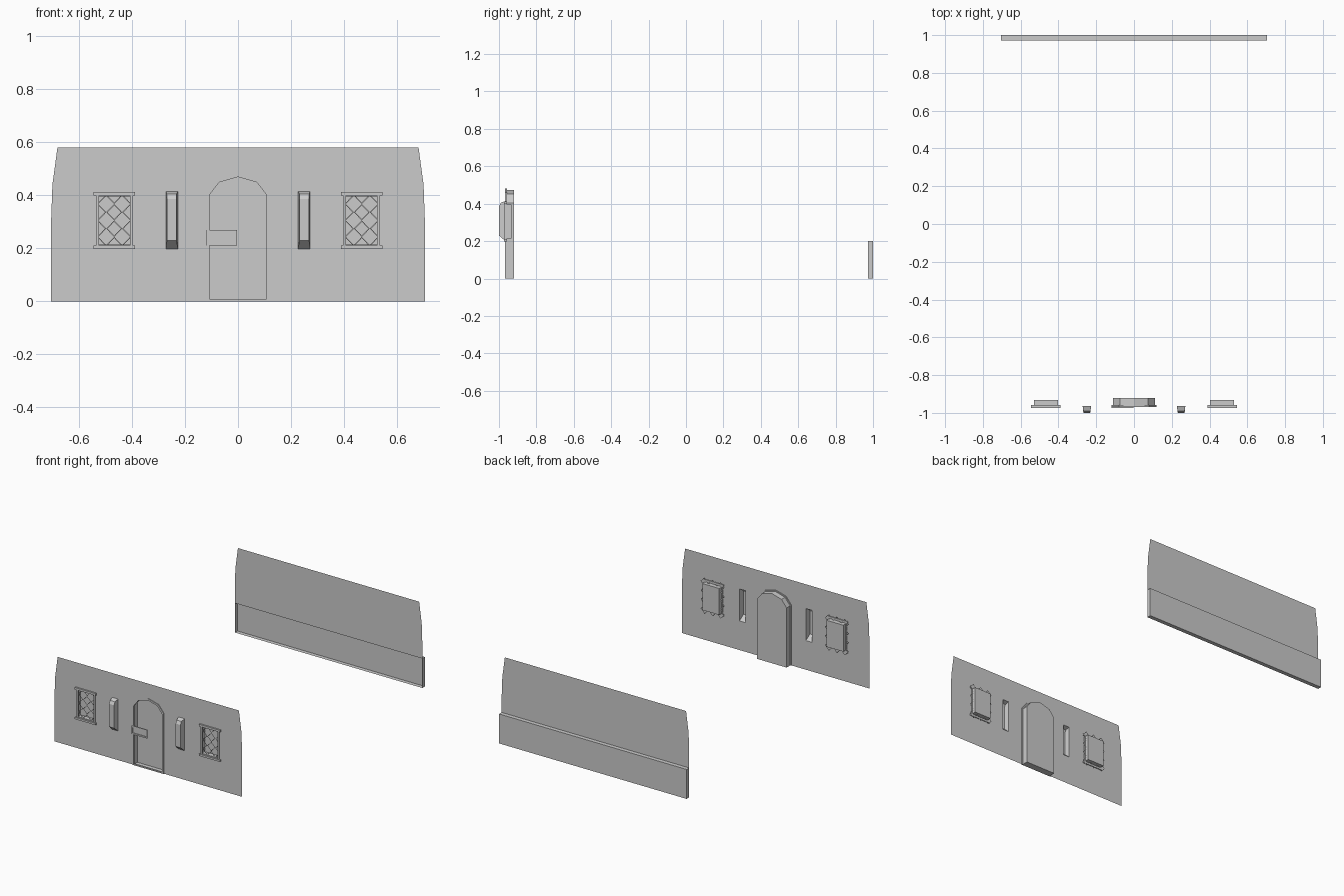
import bpy, bmesh

if "Cube" in bpy.data.objects:
    bpy.data.objects.remove(bpy.data.objects["Cube"])

WALL_Y, BACK_Y = -0.963, 0.972


def make(name, verts, faces):
    me = bpy.data.meshes.new(name)
    me.from_pydata(verts, [], faces)
    ob = bpy.data.objects.new(name, me)
    bpy.context.collection.objects.link(ob)
    return ob


def at(pts, y):
    return [(x, y, z) for x, z in pts]


def rect(x0, x1, z0, z1):
    return [(x0, z0), (x1, z0), (x1, z1), (x0, z1)]


def shell(name, front, back):
    """Open box: sides between two outlines, capped on the second one."""
    n = len(front)
    faces = [(i, (i + 1) % n, n + (i + 1) % n, n + i) for i in range(n)]
    return make(name, front + back, faces + [tuple(range(n, 2 * n))])


def frame(name, outer, inner, y0, y1):
    """Solid ring between two outlines."""
    n = len(outer)
    verts = at(outer, y0) + at(inner, y0) + at(inner, y1) + at(outer, y1)
    faces = []
    for r in range(4):
        s = (r + 1) % 4
        for i in range(n):
            j = (i + 1) % n
            faces.append((r * n + i, r * n + j, s * n + j, s * n + i))
    return make(name, verts, faces)


def box(name, x0, x1, y0, y1, z0, z1):
    ob = shell(name, at(rect(x0, x1, z0, z1), y1), at(rect(x0, x1, z0, z1), y0))
    bm = bmesh.new()
    bm.from_mesh(ob.data)
    bmesh.ops.holes_fill(bm, edges=bm.edges[:], sides=4)
    bmesh.ops.recalc_face_normals(bm, faces=bm.faces[:])
    bm.to_mesh(ob.data)
    bm.free()
    return ob


def sheet(name, loops, y):
    """Flat sheet from an outer outline and hole outlines."""
    bm = bmesh.new()
    for loop in loops:
        vs = [bm.verts.new(p) for p in at(loop, y)]
        for a, b in zip(vs, vs[1:] + vs[:1]):
            bm.edges.new((a, b))
    bmesh.ops.triangle_fill(bm, use_beauty=True, use_dissolve=False,
                            edges=bm.edges[:], normal=(0, -1, 0))
    me = bpy.data.meshes.new(name)
    bm.to_mesh(me)
    bm.free()
    bpy.context.collection.objects.link(bpy.data.objects.new(name, me))


def arch(w, z0, z1, z2, z3):
    right = [(w, z0), (w, z1), (w * 0.66, z2)]
    return right + [(0, z3)] + [(-x, z) for x, z in reversed(right)]


def mirrored(pts, s):
    return [(s * p[0], *p[1:]) for p in pts]


# front wall with openings for the door, windows and lamps
door_hole = arch(0.112, 0, 0.405, 0.453, 0.474)
window_hole = rect(0.403, 0.53, 0.215, 0.395)
lamp_hole = rect(0.227, 0.272, 0.198, 0.415)
side = [(0.705, 0), (0.705, 0.3), (0.70, 0.44), (0.681, 0.58)]
outline = side + mirrored(side[::-1], -1) + door_hole[::-1]
holes = [mirrored(h, s) for h in (window_hole, lamp_hole) for s in (1, -1)]
sheet("front_wall", [outline] + holes, WALL_Y)

# back wall and its projecting base, hollow towards the inside
upper = [(0.705, 0.2)] + side[1:]
sheet("back_wall", [upper + mirrored(upper[::-1], -1)], BACK_Y)
base = rect(-0.705, 0.705, 0, 0.2)
shell("back_base", at(base, BACK_Y), at(base, 1.0))

# door recess, frame and lock plate
shell("door_recess", at(door_hole, WALL_Y), at(door_hole, -0.92))
frame("door_frame", arch(0.119, 0, 0.41, 0.46, 0.481),
      arch(0.107, 0.008, 0.402, 0.449, 0.469), -0.968, -0.957)
frame("lock_plate_rim", rect(-0.119, -0.003, 0.21, 0.268),
      rect(-0.11, -0.011, 0.22, 0.258), -0.973, -0.966)
box("lock_plate", -0.11, -0.011, -0.969, -0.966, 0.22, 0.258)

for s, tag in ((1, "right"), (-1, "left")):
    # wall lamp: hollow bevelled cover
    front = [(0.232, -1.0, 0.23), (0.268, -1.0, 0.23),
             (0.268, -1.0, 0.385), (0.268, -0.99, 0.405),
             (0.232, -0.99, 0.405), (0.232, -1.0, 0.385)]
    foot = [(0.227, WALL_Y, 0.198), (0.272, WALL_Y, 0.198),
            (0.272, WALL_Y, 0.385), (0.272, WALL_Y, 0.415),
            (0.227, WALL_Y, 0.415), (0.227, WALL_Y, 0.385)]
    faces = [(i, (i + 1) % 6, 6 + (i + 1) % 6, 6 + i) for i in range(6)]
    make("lamp_" + tag, mirrored(front + foot, s),
         faces + [(0, 1, 2, 5), (5, 2, 3, 4)])

    # window recess, side frames, lintel and sill
    hole = mirrored(window_hole, s)
    shell("window_recess_" + tag, at(hole, WALL_Y), at(hole, -0.932))
    for x0, x1 in ((0.397, 0.408), (0.524, 0.535)):
        a, b = sorted((s * x0, s * x1))
        box("window_post_" + tag, a, b, -0.97, -0.957, 0.21, 0.4)
    a, b = sorted((s * 0.388, s * 0.545))
    box("window_sill_" + tag, a, b, -0.974, -0.957, 0.198, 0.211)
    box("window_lintel_" + tag, a, b, -0.974, -0.957, 0.399, 0.413)

    # diamond lattice, wider than the opening and tucked behind the wall
    verts, quads = [], []
    hw, hh, k = 0.03, 0.031, 0.84
    for i in range(3):
        for j in range(4):
            cx, cz = s * (0.467 + (i - 1) * 2 * hw), 0.305 + (j - 1.5) * 2 * hh
            n = len(verts)
            for f in (1, k):
                verts += [(cx + f * dx * hw, -0.953, cz + f * dz * hh)
                          for dx, dz in ((1, 0), (0, 1), (-1, 0), (0, -1))]
            quads += [(n + q, n + (q + 1) % 4, n + 4 + (q + 1) % 4, n + 4 + q)
                      for q in range(4)]
    make("window_lattice_" + tag, verts, quads)
